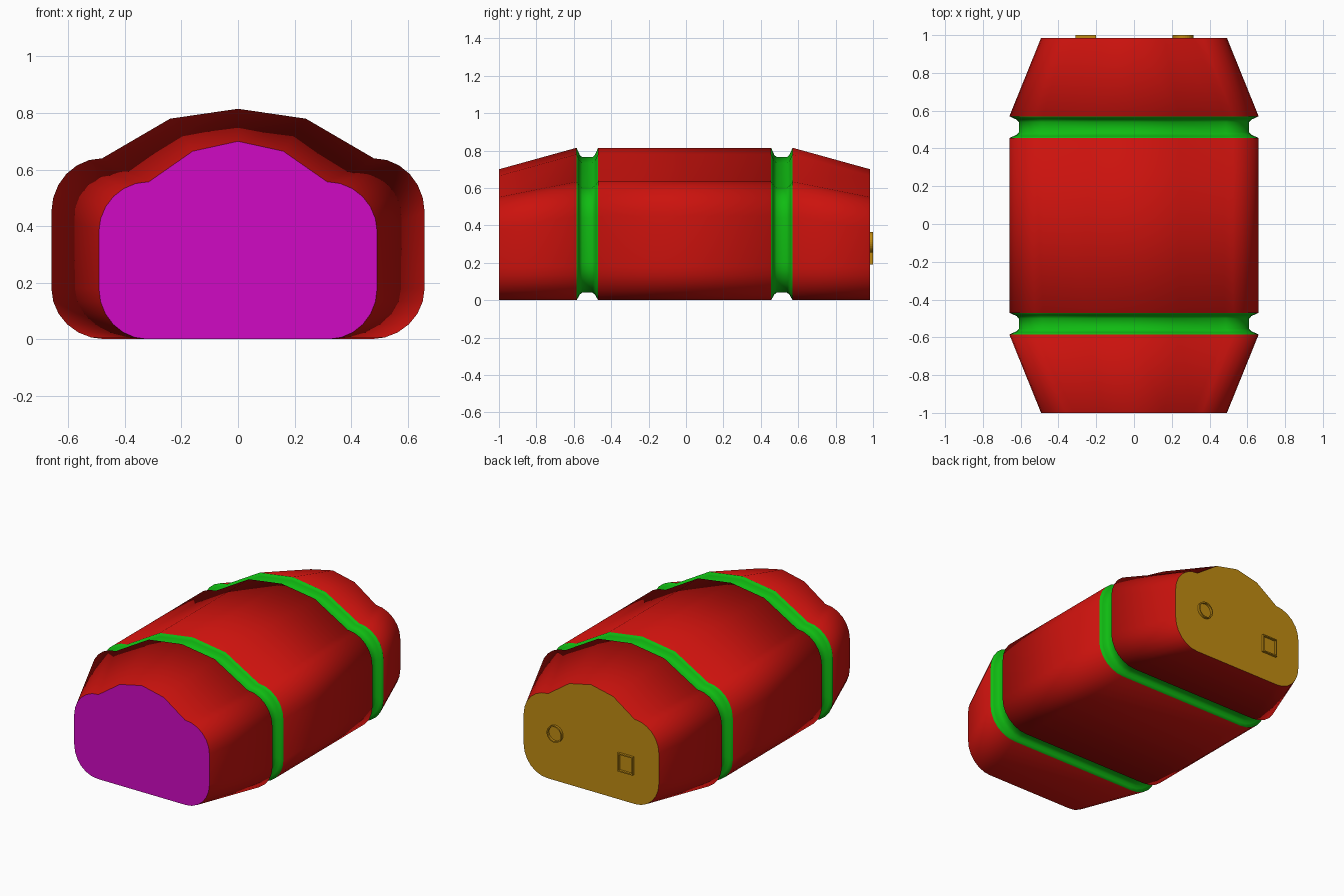
import bpy, bmesh
from math import sin, cos, pi, radians

if "Cube" in bpy.data.objects:
    bpy.data.objects.remove(bpy.data.objects["Cube"])

STEPS = 6


def material(name, color):
    m = bpy.data.materials.new(name)
    m.diffuse_color = (*color, 1)
    m.use_nodes = True
    m.node_tree.nodes["Principled BSDF"].inputs["Base Color"].default_value = m.diffuse_color
    return m


RED = material("red", (0.6, 0.006, 0.004))
GREEN = material("green", (0.005, 0.5, 0.006))
PURPLE = material("purple", (0.63, 0.003, 0.55))
GOLD = material("gold", (0.53, 0.26, 0.006))


def profile(w, low, high, kink, shoulder, peak):
    """Closed outline: rounded flanks with a faceted roof."""
    right = []
    # bottom corner, low = (inner x, arc top z)
    for i in range(STEPS + 1):
        a = pi / 2 * i / STEPS
        right.append((low[0] + (w - low[0]) * sin(a), low[1] * (1 - cos(a))))
    # upper corner, from the side at z = high to the kink
    for i in range(STEPS + 1):
        a = pi / 2 * i / STEPS
        right.append((kink[0] + (w - kink[0]) * cos(a),
                      high + (kink[1] - high) * sin(a)))
    right.append(shoulder)
    return right + [(0, peak)] + [(-x, z) for x, z in reversed(right)]


FULL = profile(0.66, (0.47, 0.18), 0.45, (0.48, 0.64), (0.24, 0.78), 0.815)
SMALL = profile(0.492, (0.32, 0.18), 0.38, (0.315, 0.557), (0.16, 0.665), 0.70)


def inset(d):
    return [(x * (1 - d / 0.66), 0.8 * d + z * (1 - 1.8 * d / 0.815)) for x, z in FULL]


def finish(name, bm, mats, smooth=False):
    me = bpy.data.meshes.new(name)
    for f in bm.faces:
        f.smooth = smooth
    bm.to_mesh(me)
    bm.free()
    for m in mats:
        me.materials.append(m)
    ob = bpy.data.objects.new(name, me)
    bpy.context.collection.objects.link(ob)
    return ob


def bridge(bm, loops, mat_index=lambda k: 0):
    """Join successive closed loops of points with quads."""
    rings = [[bm.verts.new(p) for p in pts] for pts in loops]
    for k, (a, b) in enumerate(zip(rings, rings[1:])):
        for i in range(len(a)):
            j = (i + 1) % len(a)
            bm.faces.new((a[i], b[i], b[j], a[j])).material_index = mat_index(k)


def end_face(name, y, mat, flip):
    bm = bmesh.new()
    vs = [bm.verts.new((x, y, z)) for x, z in SMALL]
    bm.faces.new(vs[::-1] if flip else vs)
    finish(name, bm, [mat])


# body: tapered ends, straight middle and two filleted grooves,
# one continuous skin so the shading rolls softly over the groove lips
GROOVE = [(0, 0), (0.009, 0.02), (0.017, 0.038), (0.03, 0.05)]
CUT = GROOVE + [(0.115 - t, d) for t, d in reversed(GROOVE)]
stations = [(-1, SMALL)]
for y0 in (-0.585, 0.455):
    stations += [(y0 + t, inset(d)) for t, d in CUT]
stations.append((0.985, SMALL))
n = len(CUT)
red_spans = (0, n, 2 * n)
bm = bmesh.new()
bridge(bm, [[(x, y, z) for x, z in pts] for y, pts in stations],
       lambda k: 0 if k in red_spans else 1)
finish("body", bm, [RED, GREEN], smooth=True)

# flat end faces
end_face("front_face", -1, PURPLE, False)
end_face("rear_face", 0.985, GOLD, True)


# plain raised badges on the rear face
def frame(name, cx, cz, outer, inner):
    bm = bmesh.new()
    bridge(bm, [[(cx + x, y, cz + z) for x, z in pts] for y, pts in
                ((0.985, outer), (1.0, outer), (1.0, inner), (0.985, inner))])
    finish(name, bm, [GOLD])


def circle(r):
    return [(r * cos(2 * pi * i / 32), r * sin(2 * pi * i / 32)) for i in range(32)]


def rect(w, h):
    return [(-w, -h), (w, -h), (w, h), (-w, h)]


frame("round_badge", 0.26, 0.31, circle(0.055), circle(0.047))
frame("square_badge", -0.255, 0.25, rect(0.055, 0.06), rect(0.047, 0.052))
